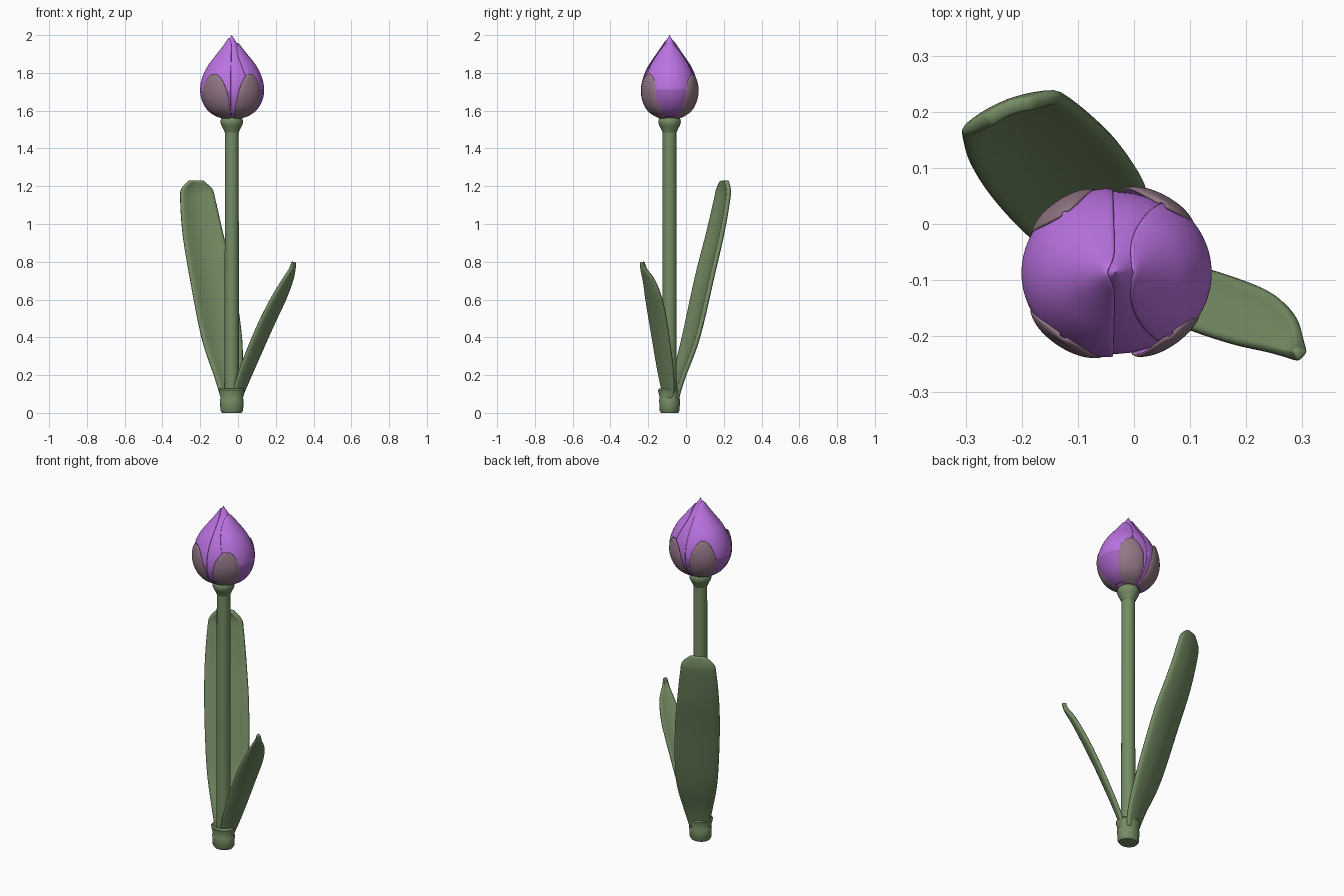
import bpy, bmesh
from math import sin, cos, pi, radians, sqrt
from mathutils import Vector

cube = bpy.data.objects.get("Cube")
if cube:
    bpy.data.objects.remove(cube, do_unlink=True)

AXIS = Vector((-0.033, -0.087, 0))


def material(name, rgb):
    m = bpy.data.materials.new(name)
    m.use_nodes = True
    m.diffuse_color = (*rgb, 1)
    bsdf = next(n for n in m.node_tree.nodes if n.type == 'BSDF_PRINCIPLED')
    bsdf.inputs["Base Color"].default_value = (*rgb, 1)
    bsdf.inputs["Roughness"].default_value = 0.7
    return m


GREEN = material("leaf green", (0.175, 0.26, 0.125))
PURPLE = material("petal purple", (0.50, 0.17, 0.76))
DEEP = material("deep purple", (0.36, 0.12, 0.53))
MAUVE = material("sepal mauve", (0.29, 0.185, 0.24))


def spline(points, steps):
    """Smooth curve through tuples of any length."""
    p = [Vector(q) for q in points]
    p = [2 * p[0] - p[1]] + p + [2 * p[-1] - p[-2]]
    out = []
    for i in range(1, len(p) - 2):
        a, b, c, d = p[i - 1:i + 3]
        for s in range(steps):
            t = s / steps
            out.append(b + (c - a) * t / 2 + (a - 2.5 * b + 2 * c - d / 2) * t * t
                       + (1.5 * (b - c) + (d - a) / 2) * t ** 3)
    return out + [p[-2]]


def skin(name, rows, mats, closed=False, thickness=0, low=0):
    """Join rows of points into a surface; faces below `low` use the second material."""
    bm = bmesh.new()
    grid = [[bm.verts.new(p) for p in row] for row in rows]
    n = len(rows[0])
    for r, s in zip(grid, grid[1:]):
        for j in range(n if closed else n - 1):
            k = (j + 1) % n
            bm.faces.new((r[j], r[k], s[k], s[j]))
    if closed:
        bm.faces.new(grid[0][::-1])
        bm.faces.new(grid[-1])
    for f in bm.faces:
        f.smooth = True
        f.material_index = int(f.calc_center_median().z < low)
    me = bpy.data.meshes.new(name)
    bm.to_mesh(me)
    bm.free()
    for m in mats:
        me.materials.append(m)
    ob = bpy.data.objects.new(name, me)
    bpy.context.collection.objects.link(ob)
    if thickness:
        mod = ob.modifiers.new("thickness", 'SOLIDIFY')
        mod.thickness = thickness
        mod.offset = 0
        sub = ob.modifiers.new("soften", 'SUBSURF')
        sub.levels = sub.render_levels = 1
    else:
        bpy.context.view_layer.objects.active = ob
        ob.select_set(True)
        bpy.ops.object.shade_smooth_by_angle(angle=radians(40))
        ob.select_set(False)
    return ob


def around(angle, r, z, squash=1.0):
    return AXIS + Vector((r * cos(angle), r * squash * sin(angle), z))


def lathe(name, profile, mats, squash=1.0, sides=32):
    rows = [[around(2 * pi * j / sides, r, z, squash) for j in range(sides)]
            for r, z in profile]
    return skin(name, rows, mats, closed=True)


# Stem with its base sleeve and flower seat
lathe("stem", [(0.038, 0.05), (0.037, 1.0), (0.036, 1.53)], [GREEN])
lathe("base_sleeve", [(0.052, 0), (0.060, 0.012), (0.063, 0.07), (0.059, 0.078),
                      (0.070, 0.12), (0.062, 0.13), (0.04, 0.11)], [GREEN], 0.88)
lathe("flower_seat", spline([(0.037, 1.485), (0.046, 1.505), (0.058, 1.53),
                             (0.058, 1.552), (0.045, 1.572)], 3), [GREEN])

# Bud
BUD = spline([(0.045, 1.555), (0.112, 1.59), (0.148, 1.64), (0.163, 1.70),
              (0.155, 1.765), (0.126, 1.83), (0.082, 1.89), (0.04, 1.945),
              (0.016, 1.982), (0.003, 2.0)], 4)
SQUASH = 0.91


def bud_radius(z):
    for a, b in zip(BUD, BUD[1:]):
        if z <= b[1]:
            return a[0] + (b[0] - a[0]) * (z - a[1]) / (b[1] - a[1])
    return BUD[-1][0]


lathe("bud_core", [(max(p[0] - 0.004, 0.002), p[1]) for p in BUD], [PURPLE, ], SQUASH)


def petal(name, azimuth, half, z0, z1, lift, power, mats, spread=0, flare=0, low=0):
    """Patch that hugs the bud; spread widens it upwards, flare opens its tip."""
    rows = []
    for i in range(25):
        t = i / 24
        z = z0 + (z1 - z0) * t
        w = radians(half + spread * t) * max(sqrt(1 - t ** power), 0.06)
        row = []
        for j in range(17):
            u = j / 8 - 1
            bulge = lift * (1 - 0.8 * u ** 4) * min(1, 0.3 + 3 * t, (2 - z) / 0.15)
            row.append(around(radians(azimuth) + u * w,
                              bud_radius(z) + bulge + flare * t ** 4, z, SQUASH))
        rows.append(row)
    return skin(name, rows, mats, thickness=0.006, low=low)


petal("left_petal", 0, 45, 1.565, 1.96, 0.006, 14, [PURPLE, DEEP], spread=30, low=1.71)
petal("right_petal", 180, 89, 1.565, 1.985, 0.003, 40, [PURPLE, DEEP], low=1.71)
for name, azimuth, half, top in (("front_left_sepal", -51, 31, 1.795),
                                 ("front_right_sepal", -127, 33, 1.795),
                                 ("back_left_sepal", 58, 30, 1.79),
                                 ("back_right_sepal", 128, 29, 1.81)):
    sepal = petal(name, azimuth, half, 1.56, top, 0.008, 2.6, [MAUVE, PURPLE], flare=0.007)
    # Purple lining on the inner side
    sepal.modifiers["thickness"].material_offset = 1


def leaf(name, path, turn, cup, thickness):
    """Channelled blade; path holds x, y, z and half width, turn is its width direction."""
    side = Vector((cos(radians(turn)), sin(radians(turn)), 0))
    outward = Vector((-side.y, side.x, 0))
    rows = []
    for x, y, z, w in spline(path, 5):
        centre = Vector((x, y, z))
        rows.append([centre + side * w * u - outward * cup * w * (u * u - 0.4)
                     for u in (-1, -0.7, -0.35, 0, 0.35, 0.7, 1)])
    return skin(name, rows, [GREEN], thickness=thickness)


# Leaves
leaf("tall_leaf", [(-0.04, -0.065, 0.07, 0.05), (-0.055, -0.03, 0.2, 0.08),
                   (-0.09, 0.035, 0.4, 0.116), (-0.145, 0.108, 0.72, 0.125),
                   (-0.19, 0.163, 0.95, 0.116), (-0.216, 0.198, 1.13, 0.1),
                   (-0.22, 0.204, 1.185, 0.088), (-0.221, 0.203, 1.23, 0.04)], 21, 0.2, 0.026)
leaf("short_leaf", [(-0.01, -0.09, 0.07, 0.035), (0.045, -0.11, 0.22, 0.055),
                    (0.143, -0.145, 0.45, 0.062), (0.215, -0.172, 0.6, 0.058),
                    (0.262, -0.197, 0.7, 0.04), (0.286, -0.222, 0.76, 0.018),
                    (0.294, -0.23, 0.8, 0.008)], 48, -0.2, 0.022)
